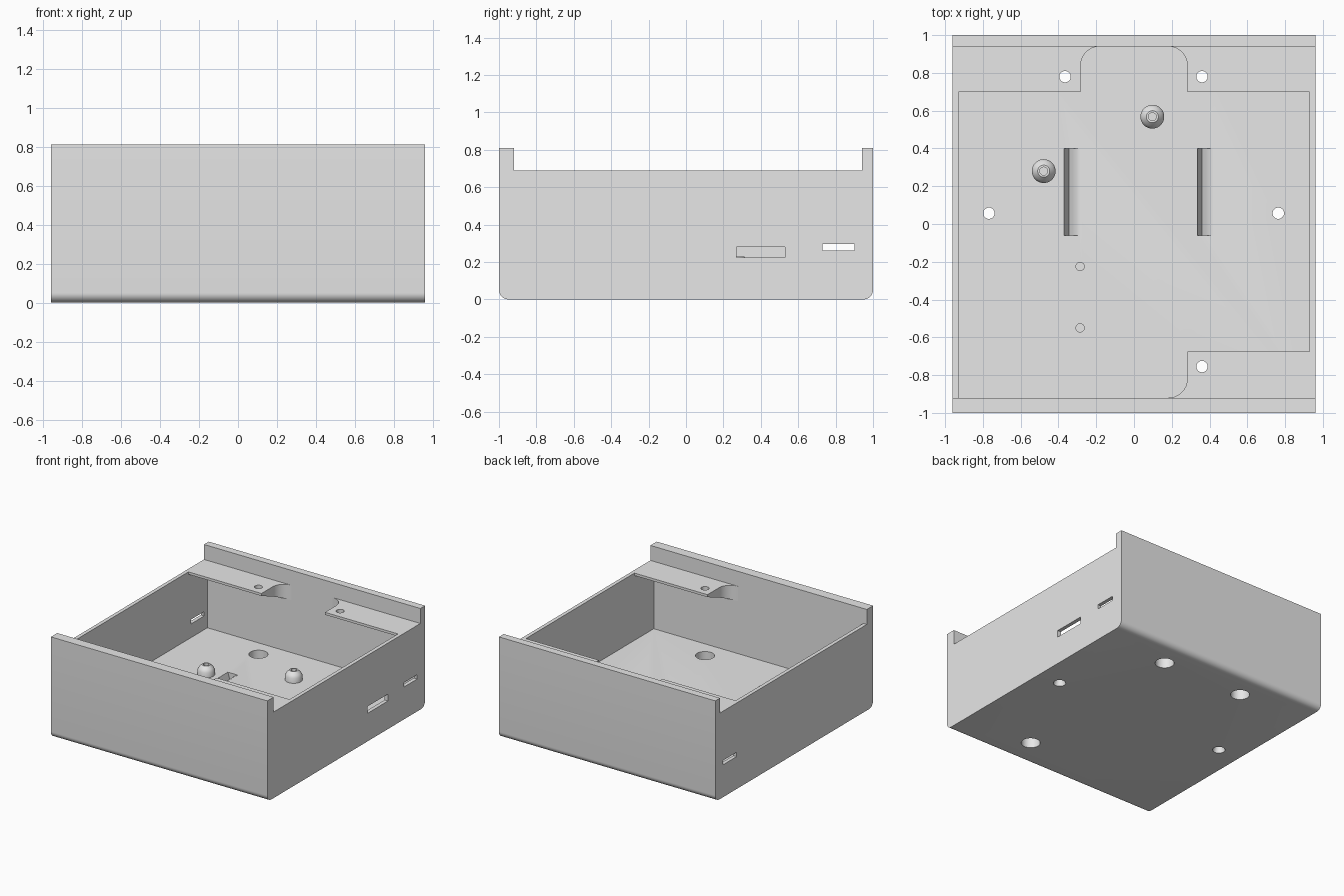
import bpy, bmesh, math
from mathutils import Vector

cube = bpy.data.objects.get("Cube")
if cube:
    bpy.data.objects.remove(cube, do_unlink=True)

grey = bpy.data.materials.new("light grey plastic")
grey.use_nodes = True
grey.diffuse_color = (0.8, 0.8, 0.8, 1)
grey.node_tree.nodes["Principled BSDF"].inputs["Base Color"].default_value = (0.8, 0.8, 0.8, 1)

HALF_X, FLOOR, SIDE_TOP, TOP = 0.96, 0.15, 0.69, 0.81
INNER_X, INNER_FRONT, INNER_BACK = 0.93, -0.92, 0.94


def finish(name, bm):
    bmesh.ops.recalc_face_normals(bm, faces=bm.faces)
    mesh = bpy.data.meshes.new(name)
    bm.to_mesh(mesh)
    bm.free()
    mesh.materials.append(grey)
    obj = bpy.data.objects.new(name, mesh)
    bpy.context.collection.objects.link(obj)
    return obj


def prism(name, points, direction):
    """Close a flat outline and extrude it along a direction."""
    bm = bmesh.new()
    face = bm.faces.new([bm.verts.new(p) for p in points])
    new = bmesh.ops.extrude_face_region(bm, geom=[face])["geom"]
    bmesh.ops.translate(bm, vec=Vector(direction),
                        verts=[v for v in new if isinstance(v, bmesh.types.BMVert)])
    return finish(name, bm)


def box(name, x0, x1, y0, y1, z0, z1):
    return prism(name, [(x0, y0, z0), (x1, y0, z0), (x1, y1, z0), (x0, y1, z0)],
                 (0, 0, z1 - z0))


def lathe(name, x, y, profile, sides=40):
    """Stack rings of (radius, z) into a closed turned solid."""
    bm = bmesh.new()
    rings = [[bm.verts.new((x + r * math.cos(i * math.tau / sides),
                            y + r * math.sin(i * math.tau / sides), z))
              for i in range(sides)] for r, z in profile]
    for a, b in zip(rings, rings[1:]):
        for i in range(sides):
            j = (i + 1) % sides
            bm.faces.new((a[i], a[j], b[j], b[i]))
    bm.faces.new(rings[0])
    bm.faces.new(rings[-1])
    return finish(name, bm)


def cut(target, cutter):
    mod = target.modifiers.new("cut", 'BOOLEAN')
    mod.operation, mod.solver, mod.object = 'DIFFERENCE', 'EXACT', cutter
    bpy.context.view_layer.update()
    graph = bpy.context.evaluated_depsgraph_get()
    mesh = bpy.data.meshes.new_from_object(target.evaluated_get(graph))
    target.modifiers.clear()
    target.data = mesh
    bpy.data.objects.remove(cutter, do_unlink=True)


def smooth(obj):
    bpy.ops.object.select_all(action='DESELECT')
    obj.select_set(True)
    bpy.context.view_layer.objects.active = obj
    bpy.ops.object.shade_smooth_by_angle(angle=math.radians(30))


# Tray body: side outline with rounded lower edges, low between the end walls
R = 0.05
arc = [i * math.pi / 16 for i in range(9)]
outline = [(-1 + R - R * math.cos(a), R - R * math.sin(a)) for a in arc]
outline += [(1 - R + R * math.sin(a), R - R * math.cos(a)) for a in arc]
outline += [(1, TOP), (INNER_BACK, TOP), (INNER_BACK, SIDE_TOP),
            (INNER_FRONT, SIDE_TOP), (INNER_FRONT, TOP), (-1, TOP)]
body = prism("tray_body", [(-HALF_X, y, z) for y, z in outline], (2 * HALF_X, 0, 0))
cut(body, box("cavity", -INNER_X, INNER_X, INNER_FRONT, INNER_BACK, FLOOR, 1))

# Slots in the side walls
cut(body, box("port_slot", 0.9, 1, 0.27, 0.53, 0.225, 0.28))
for side in (-1, 1):
    x = 0.95 * side
    cut(body, box("vent_slot", x - 0.05, x + 0.05, 0.73, 0.9, 0.26, 0.295))

# Floor: access holes under the shelves, flared screw holes, blind pilot holes
shelf_holes = [(-0.365, 0.78), (0.36, 0.78), (0.36, -0.755)]
for x, y in shelf_holes:
    cut(body, lathe("access_hole", x, y, [(0.07, -0.1), (0.07, 0.25)]))
for x in (-0.768, 0.764):
    cut(body, lathe("screw_hole", x, 0.057,
                    [(0.046, -0.1), (0.046, 0.01), (0.03, 0.06), (0.03, 0.25)]))
for y in (-0.225, -0.55):
    cut(body, lathe("pilot_hole", -0.285, y, [(0.022, 0.07), (0.022, 0.25)]))

# Floor: two sloped pockets with a steep left wall and a shallow ramp
for x in (-0.37, 0.335):
    ramp = [(0, 0.2), (0, FLOOR), (0.025, 0.07), (0.045, 0.11), (0.065, 0.138),
            (0.09, FLOOR), (0.09, 0.2)]
    cut(body, prism("pocket", [(x + u, -0.06, z) for u, z in ramp], (0, 0.46, 0)))
smooth(body)


# Corner shelves: flared where they meet the wall, thicker towards it
def shelf(name, side, wall, edge, hole):
    step = 0.1 if wall > edge else -0.1
    plan = [(INNER_X, wall), (INNER_X, edge), (0.282, edge)]
    plan += [(0.182 + 0.1 * math.cos(a), wall - step + step * math.sin(a)) for a in arc]
    obj = prism(name, [(side * x, y, SIDE_TOP) for x, y in plan], (0, 0, -0.02))
    for v in obj.data.vertices:
        if v.co.z < SIDE_TOP - 0.01:
            v.co.z -= 0.1 * (v.co.y - edge) / (wall - edge)
    cut(obj, lathe("shelf_hole", *hole, [(0.03, 0.5), (0.03, 0.8)]))
    smooth(obj)


shelf("back_right_shelf", -1, INNER_BACK, 0.70, shelf_holes[0])
shelf("back_left_shelf", 1, INNER_BACK, 0.70, shelf_holes[1])
shelf("front_left_shelf", 1, INNER_FRONT, -0.675, shelf_holes[2])

# Standoffs: short posts with a tapered top and a blind hole
for name, x, y in (("right_standoff", -0.478, 0.28), ("back_standoff", 0.097, 0.568)):
    post = lathe(name, x, y, [(0.063, FLOOR - 0.01), (0.063, 0.19), (0.052, 0.21),
                              (0.032, 0.23), (0.021, 0.23), (0.021, 0.17)])
    smooth(post)
